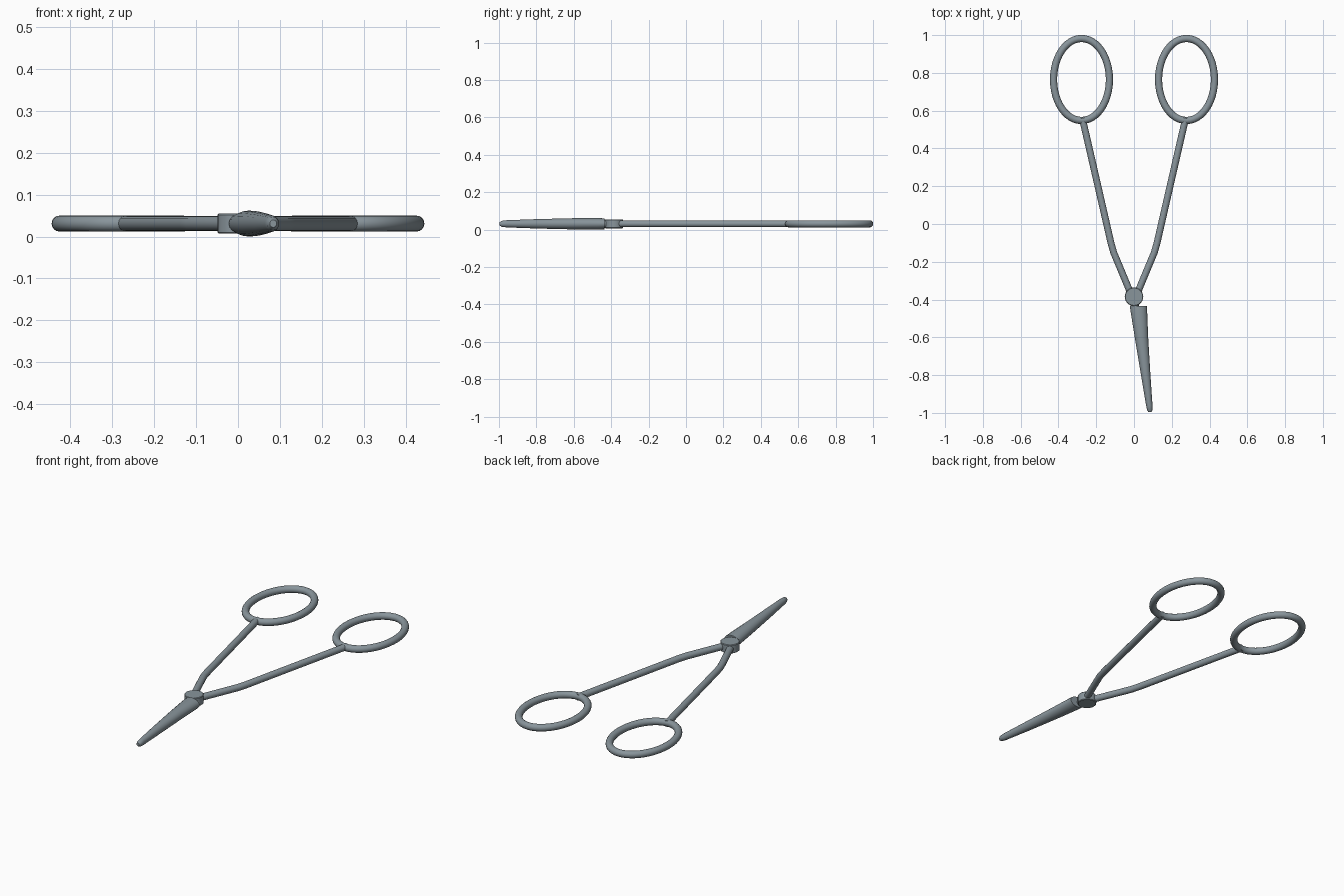
import bpy, bmesh, math

cube = bpy.data.objects.get("Cube")
if cube:
    bpy.data.objects.remove(cube, do_unlink=True)

steel = bpy.data.materials.new("blue_grey_steel")
steel.use_nodes = True
COLOUR = (0.25, 0.30, 0.33, 1)
steel.diffuse_color = COLOUR
steel.node_tree.nodes["Principled BSDF"].inputs["Base Color"].default_value = COLOUR
MID = 0.031  # height of the central plane


def loft(name, rings, closed=False):
    """Skin a row of equal point rings; cap the ends unless closed."""
    bm = bmesh.new()
    rows = [[bm.verts.new(p) for p in ring] for ring in rings]
    n = len(rows[0])
    pairs = list(zip(rows, rows[1:])) + ([(rows[-1], rows[0])] if closed else [])
    for a, b in pairs:
        for i in range(n):
            j = (i + 1) % n
            bm.faces.new((a[i], a[j], b[j], b[i]))
    if not closed:
        bm.faces.new(rows[0])
        bm.faces.new(rows[-1])
    bmesh.ops.recalc_face_normals(bm, faces=bm.faces)
    mesh = bpy.data.meshes.new(name)
    bm.to_mesh(mesh)
    bm.free()
    obj = bpy.data.objects.new(name, mesh)
    bpy.context.collection.objects.link(obj)
    mesh.materials.append(steel)
    bpy.ops.object.select_all(action="DESELECT")
    obj.select_set(True)
    bpy.context.view_layer.objects.active = obj
    bpy.ops.object.shade_smooth_by_angle(angle=math.radians(40))
    return obj


def tube(name, path, radius, closed=False, sides=16):
    """Round tube along a flat path, mitred at the bends."""
    rings, n = [], len(path)
    for i, (x, y) in enumerate(path):
        a = path[(i - 1) % n] if closed or i else path[0]
        b = path[(i + 1) % n] if closed or i < n - 1 else path[-1]
        dx, dy = b[0] - a[0], b[1] - a[1]
        length = math.hypot(dx, dy)
        nx, ny = -dy / length, dx / length
        ring = []
        for k in range(sides):
            t = math.tau * k / sides
            c = radius * math.cos(t)
            ring.append((x + nx * c, y + ny * c, MID + radius * math.sin(t)))
        rings.append(ring)
    return loft(name, rings, closed)


# Finger rings and bent arms, one pair per side
for side, label in ((1, "left"), (-1, "right")):
    oval = []
    for i in range(48):
        t = math.tau * i / 48
        oval.append((side * 0.278 + 0.148 * math.cos(t), 0.765 + 0.217 * math.sin(t)))
    tube(label + "_finger_ring", oval, 0.019, True)
    arm = [(0.274, 0.56), (0.255, 0.48), (0.122, -0.10), (0.108, -0.15), (0.012, -0.38)]
    tube(label + "_arm", [(side * x, y) for x, y in arm], 0.018)


def disc(radius, z, y=-0.385):
    return [(radius * math.cos(math.tau * i / 24), y + radius * math.sin(math.tau * i / 24), z)
            for i in range(24)]


# Pivot disc
loft("pivot", [disc(0.046, 0.007), disc(0.049, 0.010), disc(0.049, 0.052), disc(0.046, 0.055)])

# Neck joining the pivot to the jaws
tube("jaw_neck", [(0.0, -0.40), (0.008, -0.47)], 0.022)

# Closed jaws: y, left edge, right edge, half height
stations = [
    (-0.435, -0.022, 0.069, 0.029),
    (-0.47, -0.017, 0.070, 0.031),
    (-0.60, 0.004, 0.075, 0.030),
    (-0.80, 0.037, 0.087, 0.025),
    (-0.96, 0.064, 0.098, 0.019),
    (-0.985, 0.069, 0.098, 0.016),
    (-0.996, 0.076, 0.092, 0.009),
]
jaw = []
for y, x0, x1, h in stations:
    ring = []
    for k in range(20):
        t = math.tau * k / 20
        ring.append(((x0 + x1) / 2 + (x1 - x0) / 2 * math.cos(t), y, MID + h * math.sin(t)))
    jaw.append(ring)
loft("jaws", jaw)
